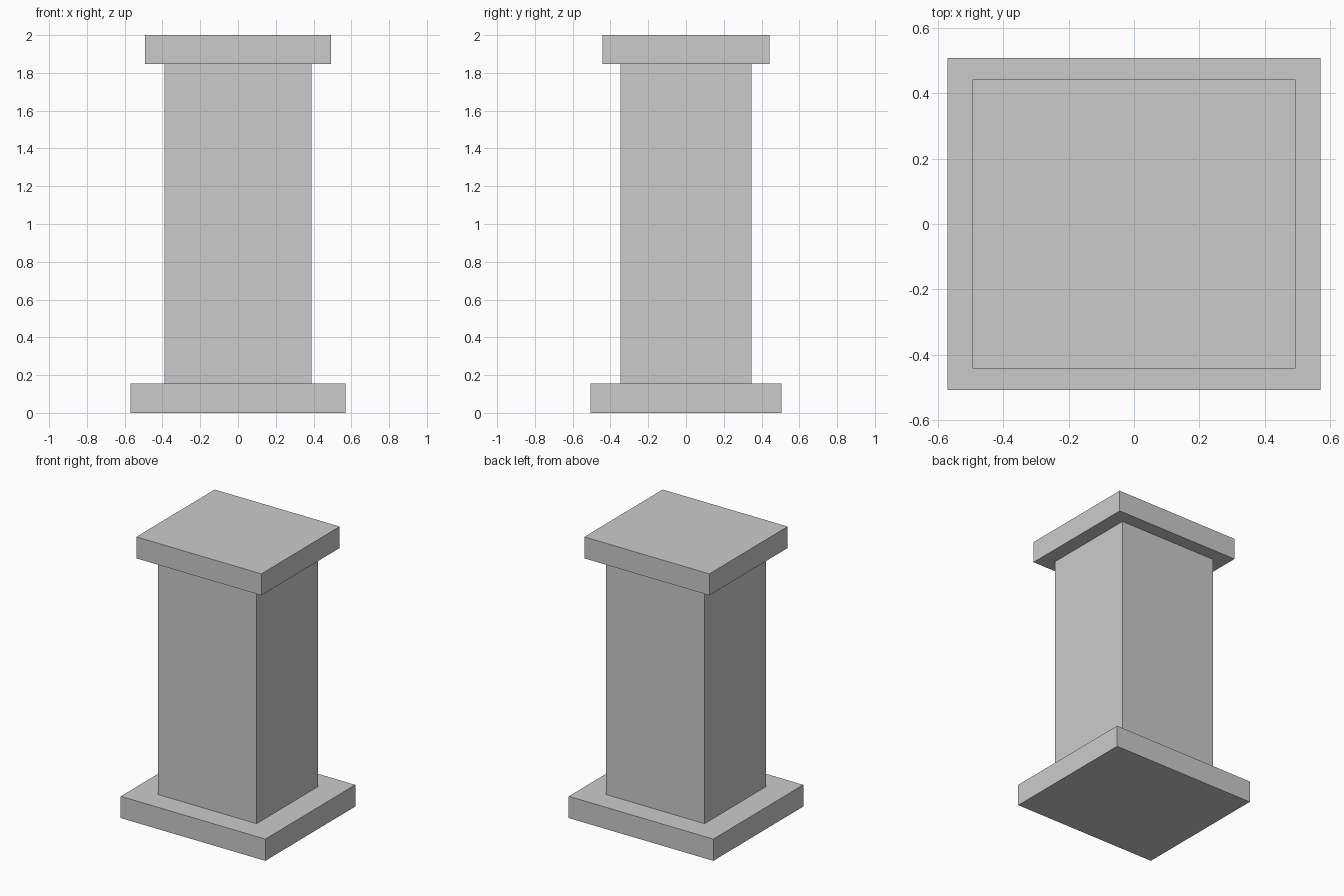
import bpy

if "Cube" in bpy.data.objects:
    bpy.data.objects.remove(bpy.data.objects["Cube"])


def box(name, width, depth, z0, z1):
    """Flat-faced box centred on the z axis, spanning z0 to z1."""
    bpy.ops.mesh.primitive_cube_add(size=1, location=(0, 0, (z0 + z1) / 2))
    obj = bpy.context.object
    obj.name = name
    obj.scale = (width, depth, z1 - z0)
    bpy.ops.object.transform_apply(location=False, rotation=False, scale=True)
    return obj


BASE_TOP, CAP_BOTTOM, HEIGHT = 0.155, 1.847, 2.0

# Wide plinth on the ground
box("base", 1.14, 1.013, 0, BASE_TOP)
# Rectangular column
box("shaft", 0.778, 0.692, BASE_TOP, CAP_BOTTOM)
# Overhanging top slab
box("cap", 0.986, 0.883, CAP_BOTTOM, HEIGHT)
